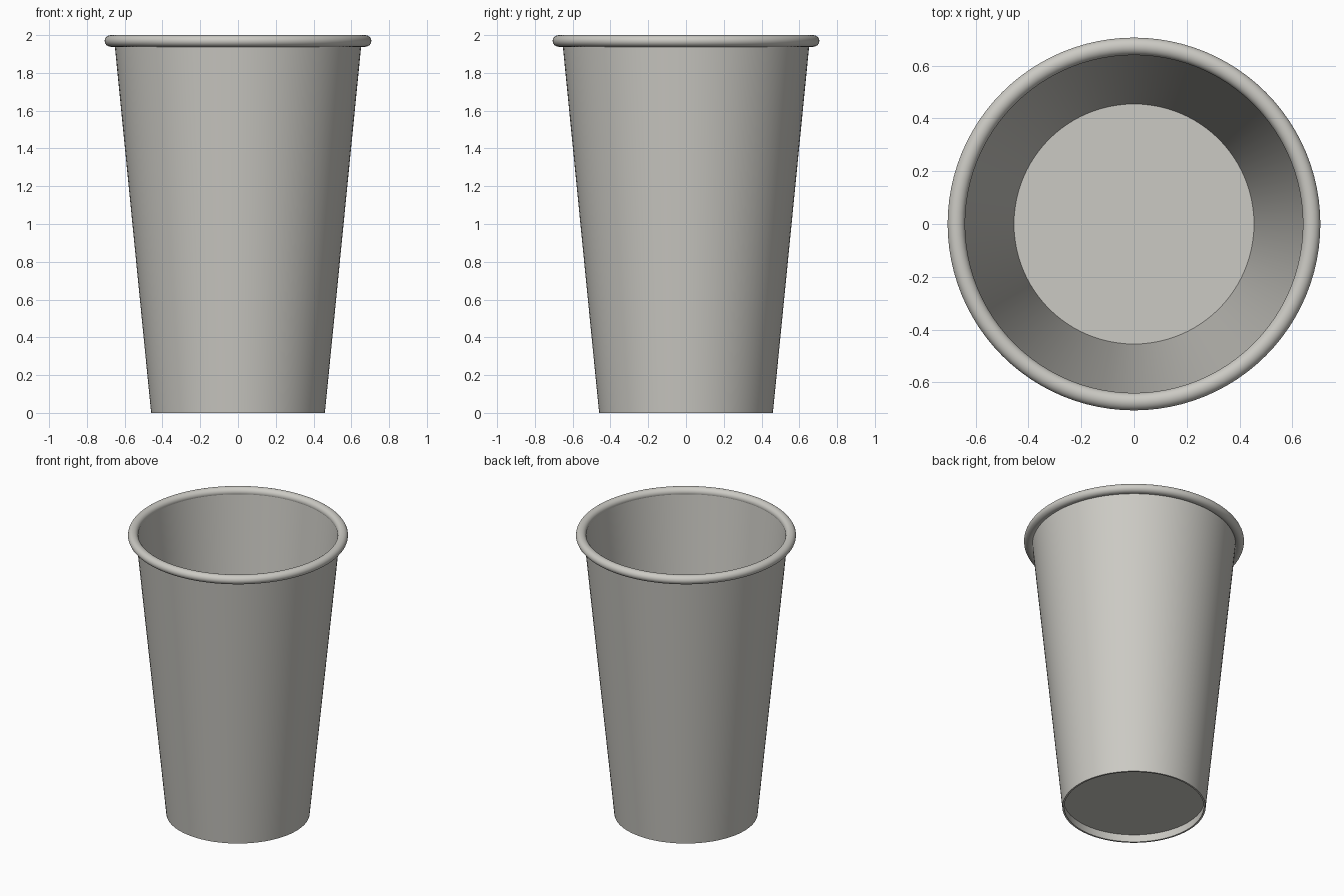
import bpy
import bmesh
from math import pi, sin, cos

SEGMENTS = 96

cube = bpy.data.objects.get("Cube")
if cube:
    bpy.data.objects.remove(cube, do_unlink=True)

paper = bpy.data.materials.new("warm grey paper")
paper.use_nodes = True
colour = (0.60, 0.59, 0.55, 1)
paper.diffuse_color = colour
paper.node_tree.nodes["Principled BSDF"].inputs["Base Color"].default_value = colour


def lathe(name, profile, closed=True):
    """Revolve a profile of (radius, height) points around the z axis."""
    bm = bmesh.new()
    verts = [bm.verts.new((r, 0, z)) for r, z in profile]
    pairs = list(zip(verts, verts[1:]))
    if closed:
        pairs.append((verts[-1], verts[0]))
    edges = [bm.edges.new(p) for p in pairs]
    bmesh.ops.spin(bm, geom=verts + edges, cent=(0, 0, 0), axis=(0, 0, 1),
                   angle=2 * pi, steps=SEGMENTS, use_duplicate=False)
    bmesh.ops.remove_doubles(bm, verts=bm.verts, dist=0.0001)
    bmesh.ops.recalc_face_normals(bm, faces=bm.faces)
    mesh = bpy.data.meshes.new(name)
    bm.to_mesh(mesh)
    bm.free()
    obj = bpy.data.objects.new(name, mesh)
    bpy.context.collection.objects.link(obj)
    mesh.materials.append(paper)
    bpy.ops.object.select_all(action="DESELECT")
    obj.select_set(True)
    bpy.context.view_layer.objects.active = obj
    bpy.ops.object.shade_smooth_by_angle(angle=pi / 5)
    return obj


# Tapered thin wall, open at both ends
lathe("cup_wall", [(0.460, 0), (0.655, 1.97), (0.643, 1.97), (0.448, 0)])

# Floor disc set up inside the wall, leaving a shallow foot below
lathe("cup_floor", [(0, 0.055), (0.457, 0.055), (0.457, 0.067), (0, 0.067)],
      closed=False)

# Rolled lip
steps = 24
lathe("rolled_rim", [(0.673 + 0.033 * cos(2 * pi * i / steps),
                      1.969 + 0.031 * sin(2 * pi * i / steps))
                     for i in range(steps)])
